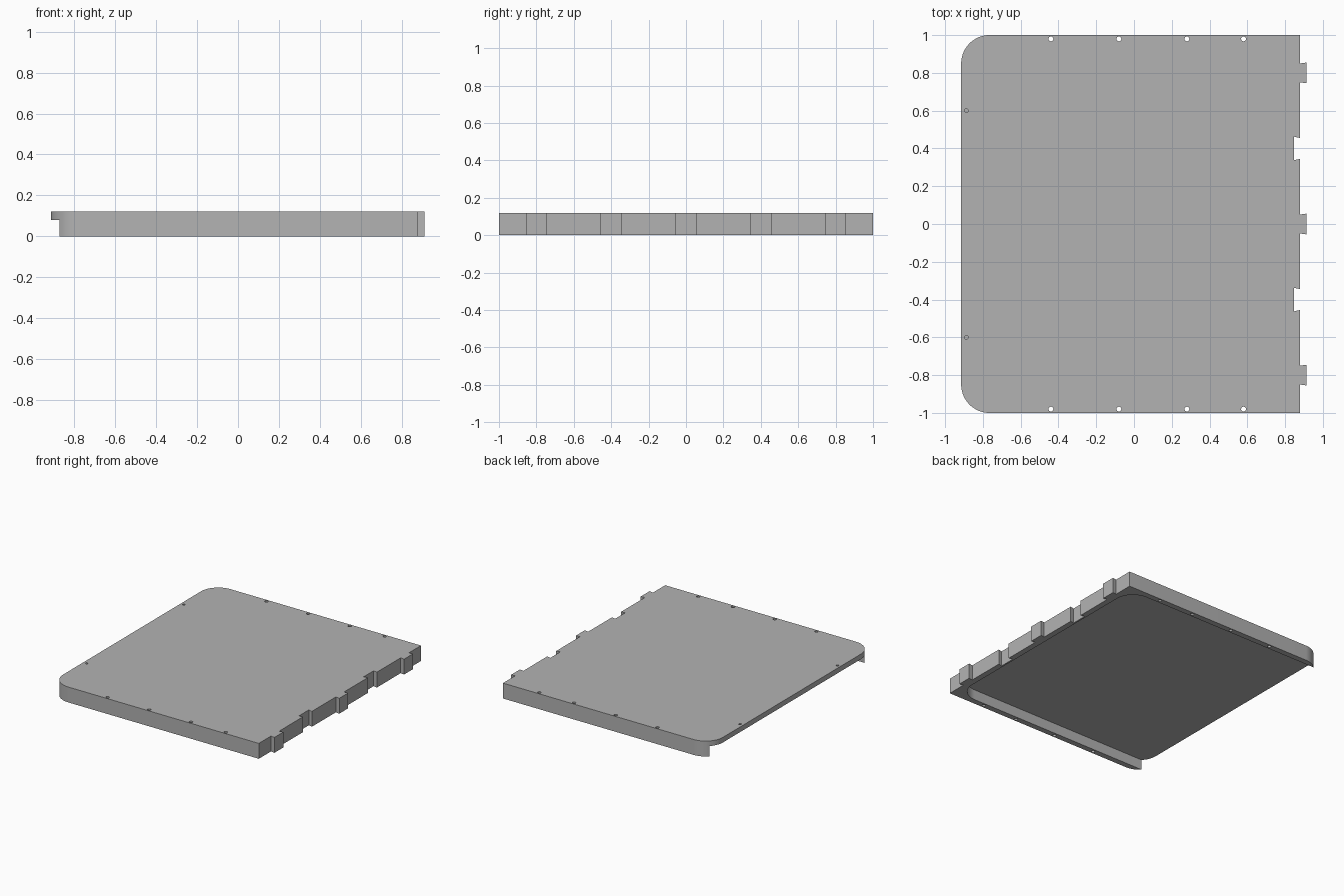
import bpy, bmesh, math

if "Cube" in bpy.data.objects:
    bpy.data.objects.remove(bpy.data.objects["Cube"])

grey = bpy.data.materials.new("light_grey")
grey.diffuse_color = (0.45, 0.45, 0.45, 1)
grey.use_nodes = True
grey.node_tree.nodes["Principled BSDF"].inputs["Base Color"].default_value = grey.diffuse_color


def prism(name, outline, z0, z1):
    """Extrude a counter-clockwise outline from z0 to z1."""
    bm = bmesh.new()
    face = bm.faces.new([bm.verts.new((x, y, z0)) for x, y in outline])
    up = bmesh.ops.extrude_face_region(bm, geom=[face])["geom"]
    bmesh.ops.translate(bm, vec=(0, 0, z1 - z0),
                        verts=[v for v in up if isinstance(v, bmesh.types.BMVert)])
    bmesh.ops.recalc_face_normals(bm, faces=bm.faces[:])
    mesh = bpy.data.meshes.new(name)
    bm.to_mesh(mesh)
    bm.free()
    mesh.materials.append(grey)
    obj = bpy.data.objects.new(name, mesh)
    bpy.context.collection.objects.link(obj)
    return obj


def arc(cx, cy, r, start, end, n=16):
    return [(cx + r * math.cos(math.radians(start + (end - start) * i / n)),
             cy + r * math.sin(math.radians(start + (end - start) * i / n)))
            for i in range(n + 1)]


LEFT, RIGHT, HALF, R, WALL = -0.915, 0.88, 1.0, 0.15, 0.045
HEIGHT, UNDERSIDE = 0.12, 0.08

# Outline: dovetail tabs and sockets along the right, rounded left corners
outline = [(RIGHT, -HALF)]
for y, depth, base, tip in ((-0.8, 0.033, 0.05, 0.055), (-0.4, -0.032, 0.055, 0.062),
                            (0, 0.033, 0.05, 0.055), (0.4, -0.032, 0.055, 0.062),
                            (0.8, 0.033, 0.05, 0.055)):
    outline += [(RIGHT, y - base), (RIGHT + depth, y - tip),
                (RIGHT + depth, y + tip), (RIGHT, y + base)]
outline.append((RIGHT, HALF))
outline += arc(LEFT + R, HALF - R, R, 90, 180)
outline += arc(LEFT + R, -HALF + R, R, 180, 270)
tray = prism("tray_panel", outline, 0, HEIGHT)

# Underside recess, open at the left, rounded at the right
ix, iy = RIGHT - WALL, HALF - WALL
recess = [(-1.1, -iy)] + arc(ix - R, -iy + R, R, -90, 0)
recess += arc(ix - R, iy - R, R, 0, 90) + [(-1.1, iy)]
cutters = [prism("recess_cutter", recess, -0.1, UNDERSIDE)]

# Screw holes through the side walls, and shallow holes by the left edge
for side in (-1, 1):
    for x in (-0.44, -0.08, 0.28, 0.58):
        cutters.append(prism("screw_hole_cutter",
                             arc(x, side * 0.98, 0.013, 0, 337.5, 15), -0.1, 0.2))
    cutters.append(prism("pin_hole_cutter",
                         arc(-0.887, side * 0.6, 0.01, 0, 337.5, 15), 0.09, 0.2))

for cutter in cutters:
    cutter.hide_render = True
    mod = tray.modifiers.new("cut", "BOOLEAN")
    mod.operation = "DIFFERENCE"
    mod.solver = "EXACT"
    mod.object = cutter

# Bake the cuts and remove the cutters
graph = bpy.context.evaluated_depsgraph_get()
tray_mesh = bpy.data.meshes.new_from_object(tray.evaluated_get(graph))
tray.modifiers.clear()
tray.data = tray_mesh
for cutter in cutters:
    bpy.data.objects.remove(cutter)

bpy.context.view_layer.objects.active = tray
tray.select_set(True)
bpy.ops.object.shade_smooth_by_angle(angle=math.radians(30))
